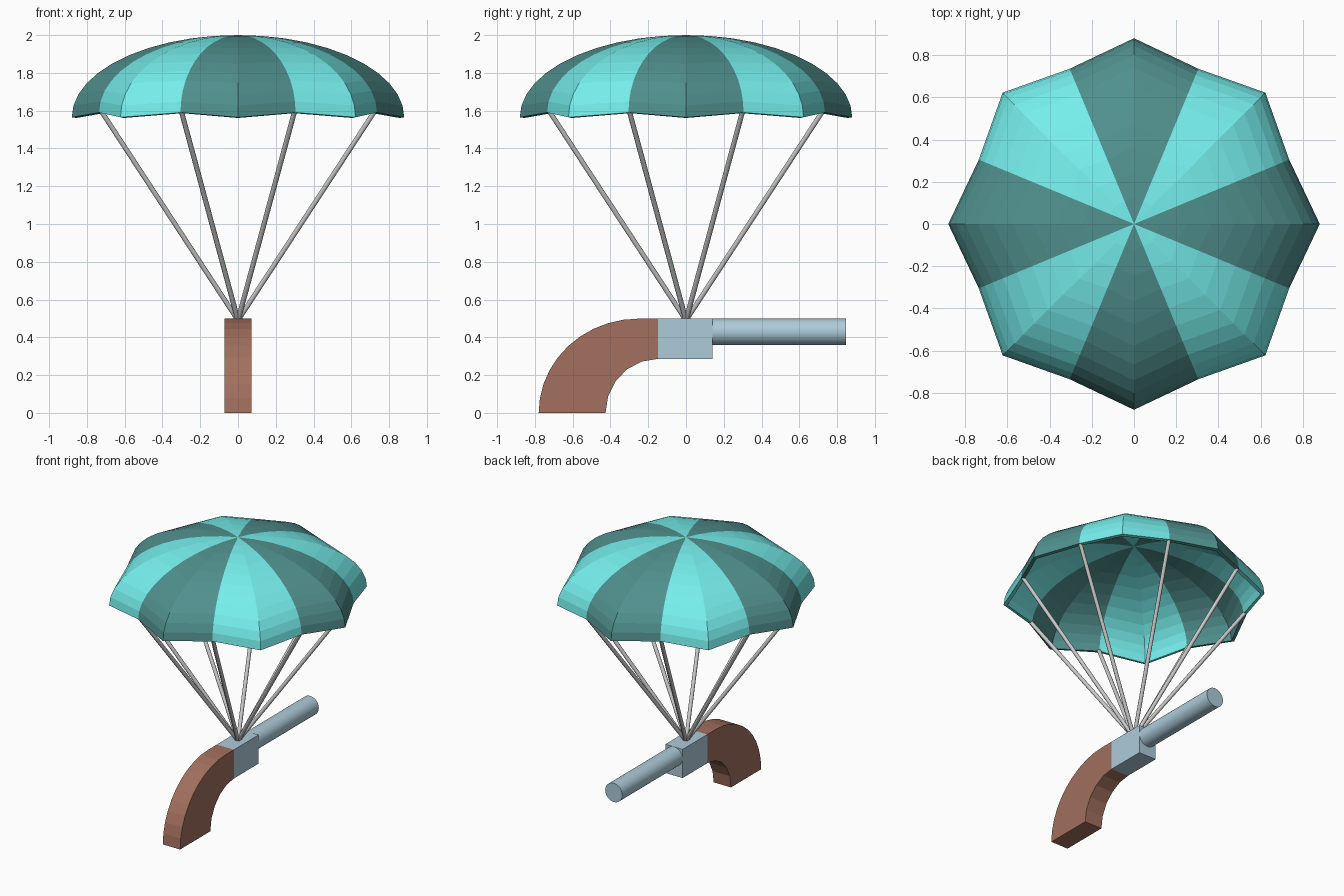
import bpy, bmesh
from math import sin, cos, pi, radians
from mathutils import Vector

if "Cube" in bpy.data.objects:
    bpy.data.objects.remove(bpy.data.objects["Cube"])


def material(name, rgb):
    m = bpy.data.materials.new(name)
    m.diffuse_color = (*rgb, 1)
    m.use_nodes = True
    m.node_tree.nodes["Principled BSDF"].inputs["Base Color"].default_value = m.diffuse_color
    return m


TEAL = material("light_teal", (0.18, 0.86, 0.84))
DARK = material("dark_teal", (0.08, 0.28, 0.27))
STEEL = material("pale_steel", (0.42, 0.60, 0.70))
WOOD = material("brown_wood", (0.36, 0.16, 0.11))


def finish(bm, name, *mats):
    me = bpy.data.meshes.new(name)
    bm.normal_update()
    bm.to_mesh(me)
    bm.free()
    ob = bpy.data.objects.new(name, me)
    bpy.context.collection.objects.link(ob)
    for m in mats:
        me.materials.append(m)
    return ob


def cylinder(name, a, b, radius, sides, mat=None):
    a, b = Vector(a), Vector(b)
    bpy.ops.mesh.primitive_cylinder_add(
        vertices=sides, radius=radius, depth=(b - a).length, location=(a + b) / 2,
        rotation=(b - a).to_track_quat('Z', 'Y').to_euler())
    ob = bpy.context.object
    ob.name = name
    if mat:
        ob.data.materials.append(mat)
    bpy.ops.object.shade_smooth_by_angle(angle=radians(40))
    return ob


# Canopy: ridges every 45 degrees, valleys in between
RIDGE, VALLEY = (0.88, 1.565), (0.796, 1.59)
STEPS = 11
bm = bmesh.new()
apex = bm.verts.new((0, 0, 2))
rings = []
for i in range(1, STEPS + 1):
    t = pi / 2 * i / STEPS
    ring = []
    for k in range(16):
        r, z = VALLEY if k % 2 else RIDGE
        a = k * pi / 8
        ring.append(bm.verts.new((r * sin(t) * cos(a), r * sin(t) * sin(a),
                                  z + (2 - z) * cos(t))))
    rings.append(ring)
for k in range(16):
    n = (k + 1) % 16
    slot = ((k + 1) // 2) % 2
    bm.faces.new((apex, rings[0][k], rings[0][n])).material_index = slot
    for up, low in zip(rings, rings[1:]):
        bm.faces.new((up[k], low[k], low[n], up[n])).material_index = slot
canopy = finish(bm, "canopy", DARK, TEAL)
shell = canopy.modifiers.new("thickness", 'SOLIDIFY')
shell.thickness = 0.025
shell.offset = -1

# Cords from the receiver to the valleys of the rim
for k in range(8):
    a = (k + 0.5) * pi / 4
    cylinder(f"cord_{k + 1}", (0, 0, 0.49),
             (0.782 * cos(a), 0.782 * sin(a), 1.595), 0.0135, 10)

# Receiver block and barrel
bm = bmesh.new()
bmesh.ops.create_cube(bm, size=1)
bmesh.ops.scale(bm, vec=(0.142, 0.29, 0.213), verts=bm.verts)
bmesh.ops.translate(bm, vec=(0, -0.004, 0.3925), verts=bm.verts)
finish(bm, "receiver", STEEL)
cylinder("barrel", (0, 0.10, 0.429), (0, 0.847, 0.429), 0.07, 32, STEEL)

# Curved grip: side profile of two quarter arcs, extruded across x
def arc(cy, ry, rz, n):
    return [(cy - ry * cos(pi / 2 * i / n), rz * sin(pi / 2 * i / n)) for i in range(n + 1)]


profile = arc(-0.25, 0.53, 0.499, 10) + [(-0.148, 0.499)] + arc(-0.148, 0.278, 0.286, 5)[::-1]
bm = bmesh.new()
face = bm.faces.new([bm.verts.new((-0.071, y, z)) for y, z in profile])
out = bmesh.ops.extrude_face_region(bm, geom=[face])
bmesh.ops.translate(bm, vec=(0.142, 0, 0),
                    verts=[v for v in out["geom"] if isinstance(v, bmesh.types.BMVert)])
bmesh.ops.recalc_face_normals(bm, faces=bm.faces)
finish(bm, "grip", WOOD)
